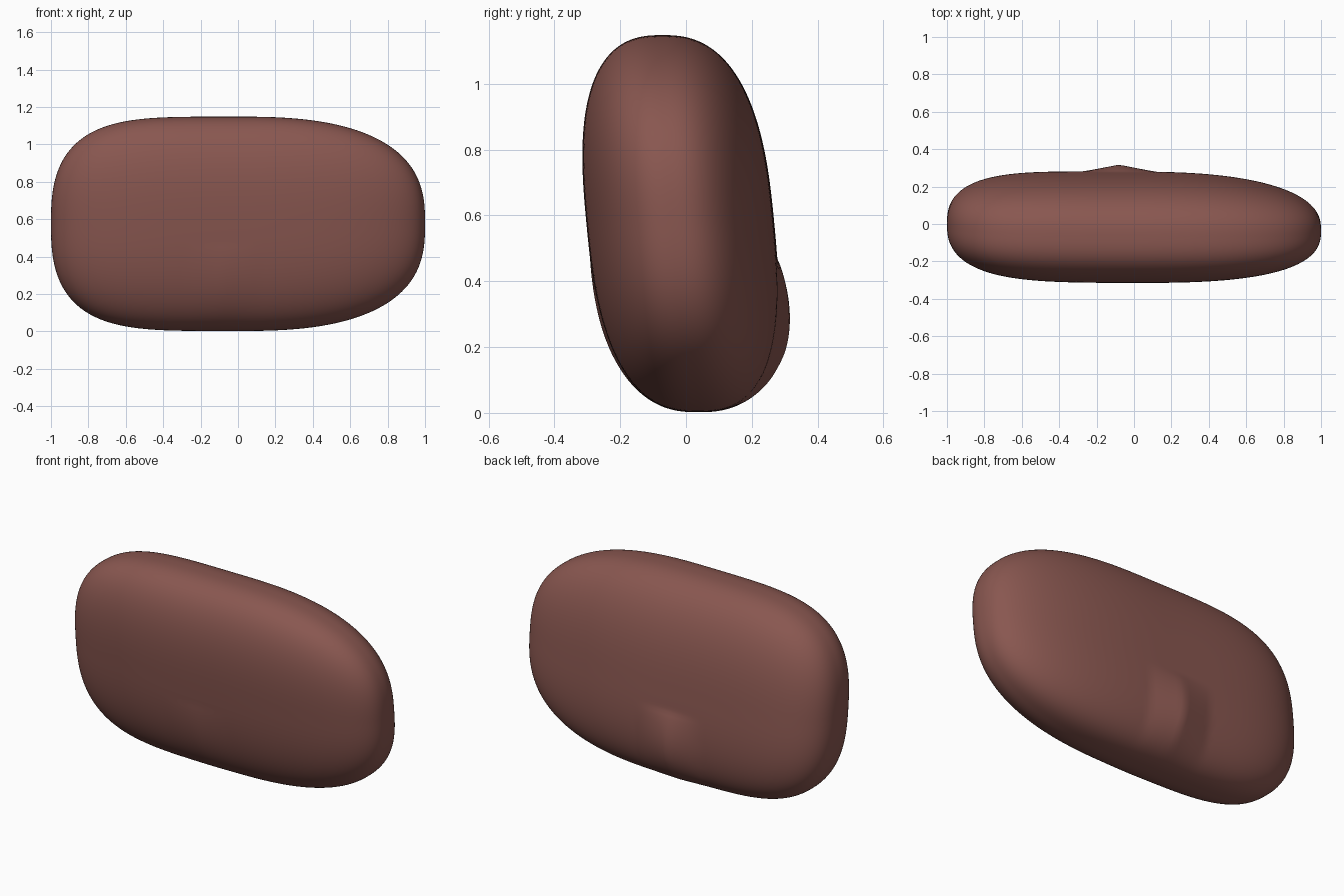
import bpy, bmesh, math
from mathutils import Vector

if "Cube" in bpy.data.objects:
    bpy.data.objects.remove(bpy.data.objects["Cube"])

HALF_X, HALF_Y, HALF_Z = 1.0, 0.285, 0.573


def cushion_radius(d):
    """Distance along d to a rounded-box surface, blockier on the left end."""
    px = 4.3 if d.x < 0 else 2.6
    lo, hi = 0.5, 2.0
    for _ in range(24):
        t = (lo + hi) / 2
        f = abs(t * d.x) ** px + abs(t * d.y) ** 2.55 + abs(t * d.z) ** 2.7
        lo, hi = (t, hi) if f < 1 else (lo, t)
    return lo


def bulge(x, z):
    """Tent-shaped ridge across x, rounded along z."""
    if not 0.0 < z < 0.47:
        return 0.0
    tent = max(0.0, 1 - abs(x + 0.08) / 0.2)
    return tent * math.sin(math.pi * (0.47 - z) / 0.47) ** 0.8


# Cushion body: subdivided cube pushed out to the rounded shape
bm = bmesh.new()
bmesh.ops.create_cube(bm, size=2)
bmesh.ops.subdivide_edges(bm, edges=bm.edges[:], cuts=49, use_grid_fill=True)
for v in bm.verts:
    d = Vector([math.tan(c * math.pi / 4) for c in v.co]).normalized()
    p = d * cushion_radius(d)
    x, y, z = p.x * HALF_X, p.y * HALF_Y, p.z * HALF_Z + 0.575
    # Backward lean and slight twist, then the ridge low on the back
    side = y
    y += 0.037 - 0.095 * z - 0.018 * x * abs(x)
    y += bulge(x, z) * (0.043 if side > 0 else -0.008)
    v.co = (x, y, z)
bmesh.ops.recalc_face_normals(bm, faces=bm.faces[:])

mesh = bpy.data.meshes.new("cushion")
bm.to_mesh(mesh)
bm.free()
cushion = bpy.data.objects.new("cushion", mesh)
bpy.context.collection.objects.link(cushion)
bpy.context.view_layer.objects.active = cushion
cushion.select_set(True)
bpy.ops.object.shade_smooth_by_angle(angle=math.radians(30))

# Reddish brown fabric
mat = bpy.data.materials.new("brown_fabric")
mat.diffuse_color = (0.25, 0.095, 0.08, 1)
mat.use_nodes = True
mat.node_tree.nodes["Principled BSDF"].inputs["Base Color"].default_value = mat.diffuse_color
mesh.materials.append(mat)
